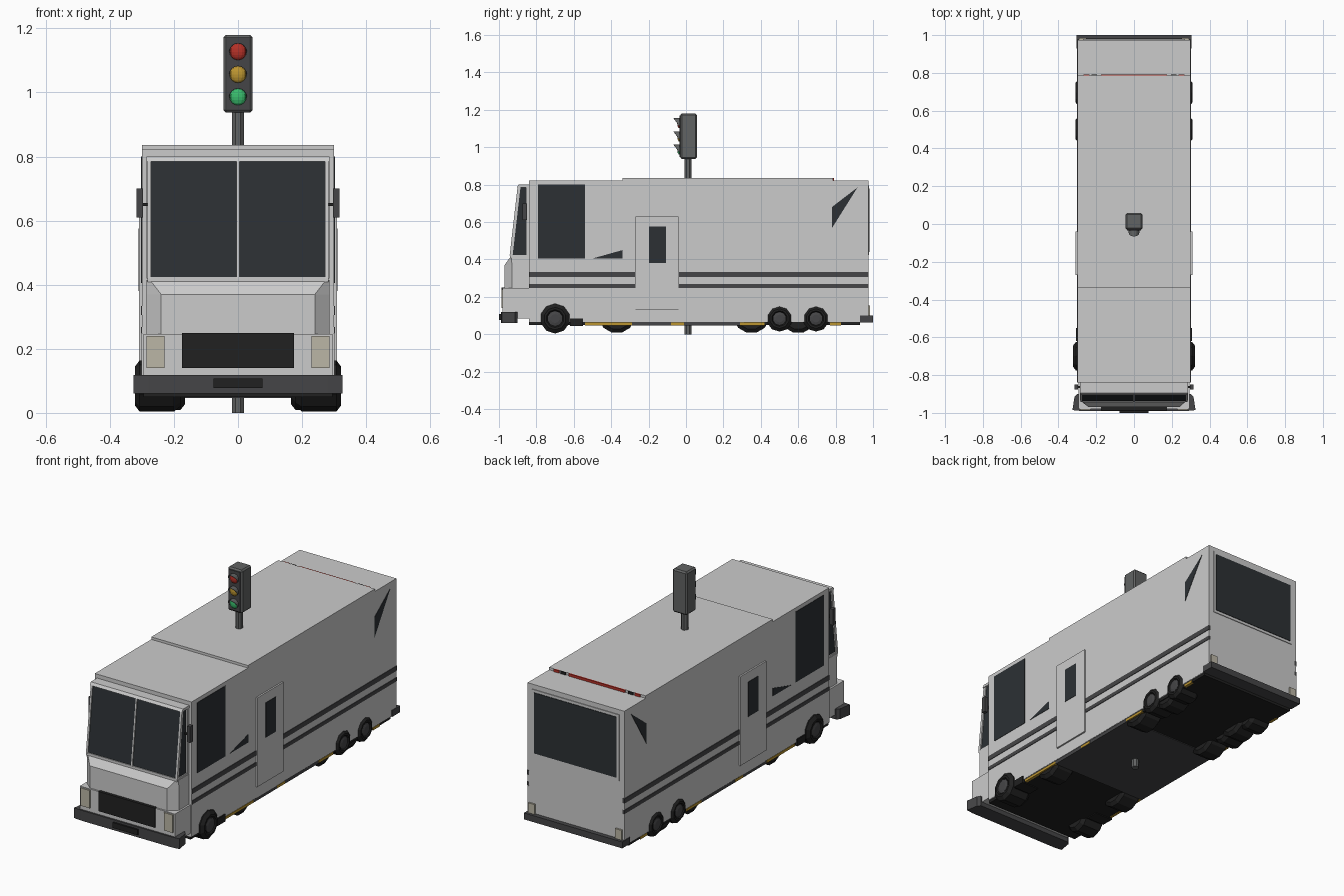
import bpy, bmesh, math
from mathutils import Vector, Matrix

if "Cube" in bpy.data.objects:
    bpy.data.objects.remove(bpy.data.objects["Cube"])


def mat(name, *rgb):
    m = bpy.data.materials.new(name)
    m.diffuse_color = (*rgb, 1)
    m.use_nodes = True
    m.node_tree.nodes["Principled BSDF"].inputs["Base Color"].default_value = m.diffuse_color
    return m


GLASS = mat("dark_glass", .025, .03, .034)
BLACK = mat("black_rubber", .015, .015, .015)
DARK = mat("dark_grey", .06, .06, .063)
POST = mat("post_grey", .12, .125, .125)
PALE = mat("pale_panel", .55, .55, .55)
LAMP = mat("lamp_beige", .5, .47, .38)
RED = mat("red", .45, .03, .02)
AMBER = mat("amber", .5, .3, .03)
GREEN = mat("green", .04, .5, .15)


def finish(name, bm, m=None):
    bmesh.ops.recalc_face_normals(bm, faces=bm.faces)
    me = bpy.data.meshes.new(name)
    bm.to_mesh(me)
    bm.free()
    ob = bpy.data.objects.new(name, me)
    bpy.context.collection.objects.link(ob)
    if m:
        me.materials.append(m)
    return ob


def box(name, x, y, z, m=None, bevel=0):
    """Box from (min, max) ranges."""
    bm = bmesh.new()
    bmesh.ops.create_cube(bm, size=1)
    for v in bm.verts:
        v.co = Vector([(r[0] + r[1]) / 2 + c * (r[1] - r[0]) for r, c in zip((x, y, z), v.co)])
    if bevel:
        bmesh.ops.bevel(bm, geom=bm.edges[:], offset=bevel, segments=1, affect='EDGES')
    return finish(name, bm, m)


def sides(name, x, y, z, m=None):
    """The same box on the right and left."""
    box("right_" + name, x, y, z, m)
    box("left_" + name, (-x[1], -x[0]), y, z, m)


def loft(name, rings, m=None):
    """Solid skinned through rings of equal length."""
    bm = bmesh.new()
    vs = [[bm.verts.new(p) for p in r] for r in rings]
    n = len(rings[0])
    for a, b in zip(vs, vs[1:]):
        for i in range(n):
            j = (i + 1) % n
            bm.faces.new((a[i], a[j], b[j], b[i]))
    bm.faces.new(vs[0])
    bm.faces.new(vs[-1])
    return finish(name, bm, m)


def side_prism(name, x0, x1, profile, m=None):
    return loft(name, [[(x, y, z) for y, z in profile] for x in (x0, x1)], m)


def plan(half, z):
    """Mirrored plan outline at height z."""
    return [(x, y, z) for x, y in half] + [(-x, y, z) for x, y in reversed(half)]


def wheel(name, s, y, z, profile, m, n=10):
    """Disc turned about the x axis, profile of (x, radius)."""
    loft(name, [[(s * x, y + r * math.cos(2 * math.pi * (i + .5) / n),
                  z + r * math.sin(2 * math.pi * (i + .5) / n)) for i in range(n)]
                for x, r in profile], m)


# main coach body and raised roof
box("coach_body", (-.3, .3), (-.84, .975), (.065, .822))
box("raised_roof", (-.3, .3), (-.34, .785), (.815, .836))
box("lower_nose", (-.295, .295), (-.98, -.83), (.085, .246), PALE)

# hood with chamfered corners
loft("hood", [plan([(.285, -.83), (.285, -.93), (.24, -.97)], .245),
              plan([(.285, -.83), (.285, -.93), (.24, -.97)], .37),
              plan([(.285, -.83), (.285, -.935), (.275, -.938)], .415)])
box("windshield_sill", (-.282, .282), (-.942, -.84), (.408, .424))

# cab glass, pillars, divider and visor cap
glass = [(-.938, .42), (-.896, .785), (-.83, .785), (-.83, .42)]
side_prism("cab_glass", -.276, .276, glass, GLASS)
for n, x0, x1 in (("center", -.004, .004), ("right", .272, .283), ("left", -.283, -.272)):
    side_prism(n + "_pillar", x0, x1, [(-.943, .42), (-.901, .785), (-.885, .785), (-.927, .42)])
sides("rear_pillar", (.27, .285), (-.855, -.83), (.42, .785))
side_prism("visor_cap", -.286, .286, [(-.905, .785), (-.895, .8), (-.83, .8), (-.83, .785)])

# nose details
box("grille", (-.175, .175), (-.987, -.97), (.14, .25), BLACK)
sides("headlight", (.23, .285), (-.986, -.97), (.14, .24), LAMP)
bump = [(.3, -.9), (.315, -.915), (.326, -.985), (.28, -.99)]
loft("front_bumper", [plan(bump, z) for z in (.06, .118)], DARK)
box("license_plate", (-.077, .077), (-1, -.98), (.077, .107), BLACK)
sides("mirror", (.296, .316), (-.875, -.85), (.61, .7), DARK)
sides("mirror_arm", (.27, .3), (-.868, -.858), (.645, .655), BLACK)

# side windows, doors and stripes
sides("side_window", (.29, .302), (-.79, -.54), (.405, .8), GLASS)
sides("door", (.29, .309), (-.27, -.04), (.13, .63))
sides("door_window", (.3, .311), (-.197, -.108), (.38, .575), GLASS)
for k, (y0, y1) in enumerate(((-.84, -.27), (-.04, .976))):
    sides(f"upper_stripe_{k}", (.29, .303), (y0, y1), (.306, .333), DARK)
    sides(f"lower_stripe_{k}", (.29, .303), (y0, y1), (.247, .268), DARK)
    sides(f"skirt_{k}", (.29, .301), (y0, y1), (.066, .246), PALE)
for s, n in ((1, "right"), (-1, "left")):
    side_prism(n + "_front_accent", s * .29, s * .302, [(-.5, .405), (-.34, .45), (-.34, .405)], GLASS)
    side_prism(n + "_rear_accent", s * .29, s * .302, [(.78, .68), (.917, .785), (.78, .567)], GLASS)

# rear wall
box("rear_window_frame", (-.27, .27), (.96, .979), (.425, .795))
box("rear_window", (-.255, .255), (.96, .982), (.44, .78), GLASS)
sides("tail_light", (.25, .29), (.965, .985), (.1, .155), LAMP)
box("rear_bumper", (-.305, .305), (.93, 1), (.064, .1), DARK)

# roof marker lights on the rear step
box("roof_light_bar", (-.175, .175), (.783, .791), (.82, .836), RED)
sides("roof_marker_dark", (.195, .225), (.783, .791), (.82, .836), BLACK)
sides("roof_marker_red", (.235, .268), (.783, .791), (.82, .836), RED)

# underside
box("front_underbody", (-.295, .295), (-.84, -.29), (.05, .075), BLACK)
box("rear_underbody", (-.295, .295), (.31, .93), (.05, .075), BLACK)
box("center_plate", (-.297, .297), (-.29, .31), (.046, .07), DARK)
for k, (y0, y1) in enumerate(((-.54, -.29), (-.08, -.01), (.29, .42), (.77, .83))):
    sides(f"yellow_strip_{k}", (.285, .299), (y0, y1), (.048, .062), AMBER)
sides("mud_flap", (.2, .308), (-.62, -.55), (.045, .085), BLACK)

# road wheels with hubs, then the tucked inner wheels
for s, n in ((1, "right"), (-1, "left")):
    for k, (y, r, out) in enumerate(((-.7, .08, .322), (.5, .07, .311), (.695, .07, .311))):
        wheel(f"{n}_tyre_{k}", s, y, .084, [(.18, r * .8), (.2, r), (out - .015, r), (out, r * .75),
                                            (out, r * .6), (out - .008, r * .52)], BLACK)
        wheel(f"{n}_hub_{k}", s, y, .084, [(.25, r * .5), (out - .004, r * .5), (out, r * .3)], DARK)
    for k, y in enumerate((-.37, .35, .6)):
        wheel(f"{n}_inner_wheel_{k}", s, y, .105, [(.165, .08), (.18, .1), (.275, .1), (.29, .08)], BLACK, 12)

# traffic light post and housing
loft("signal_post", [[(.02 * math.cos(a * math.pi / 4 + .39), .015 + .02 * math.sin(a * math.pi / 4 + .39) - .005, z)
                      for a in range(8)] for z in (0, .95)], POST)
box("signal_housing", (-.045, .045), (-.03, .058), (.937, 1.18), POST, .008)
box("signal_face", (-.036, .036), (-.034, -.02), (.947, 1.17), DARK)

# lenses and hoods
for n, z, m in (("red", 1.127, RED), ("amber", 1.056, AMBER), ("green", .986, GREEN)):
    bm = bmesh.new()
    bmesh.ops.create_uvsphere(bm, u_segments=12, v_segments=8, radius=.026,
                              matrix=Matrix.Translation((0, -.034, z)) @ Matrix.Diagonal((1, .5, 1, 1)))
    finish(n + "_lens", bm, m)
    bm = bmesh.new()
    prev = None
    for i in range(11):
        a = math.radians(-20 + 22 * i)
        c, s = .028 * math.cos(a), .028 * math.sin(a)
        front = -.046 - .02 * max(0, math.sin(a))
        cur = [bm.verts.new((c, y, z + s)) for y in (-.032, front)]
        if prev:
            bm.faces.new((prev[0], prev[1], cur[1], cur[0]))
        prev = cur
    hood = finish(n + "_hood", bm, POST)
    hood.modifiers.new("thickness", 'SOLIDIFY').thickness = .002
